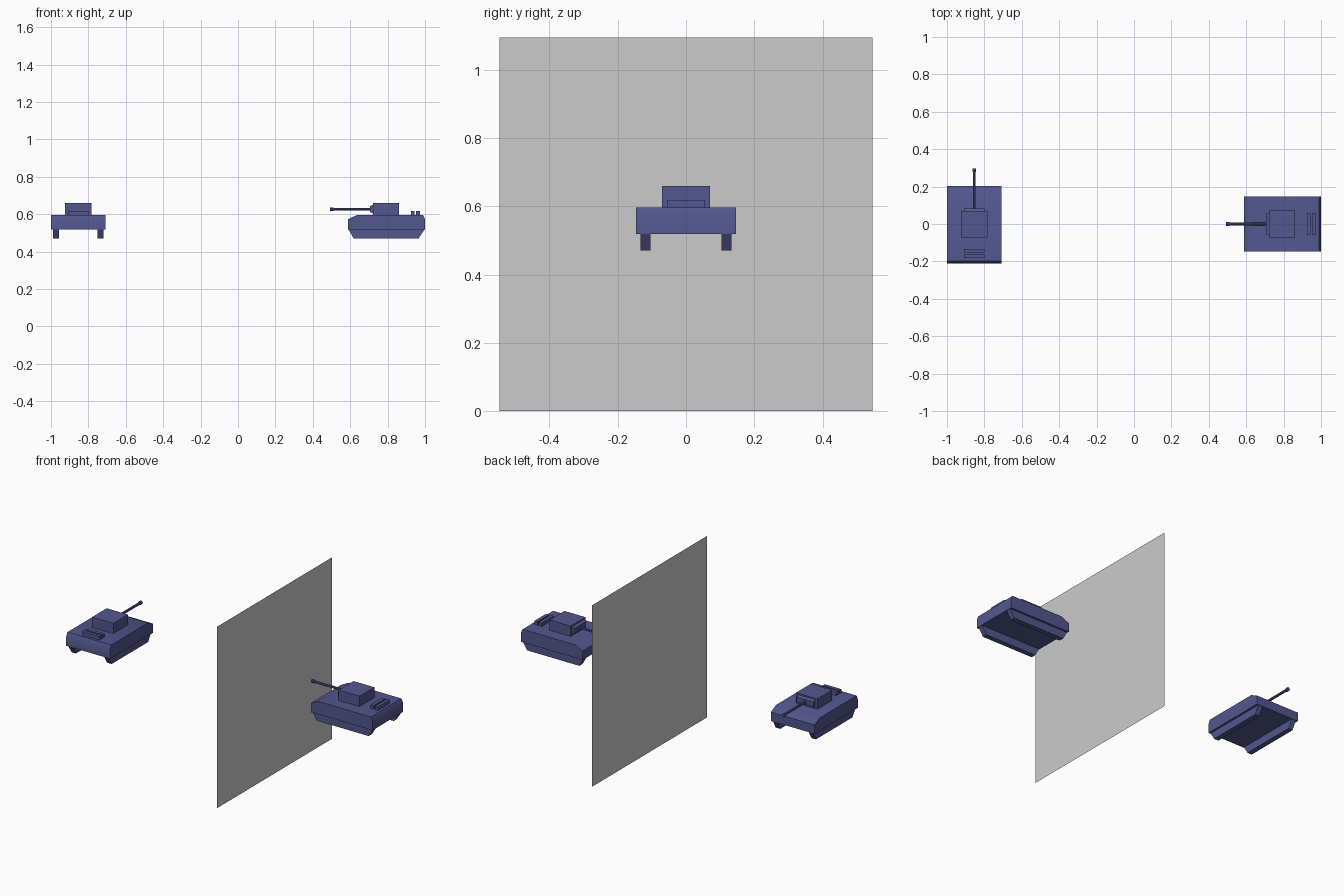
import bpy, bmesh
from math import pi, radians
from mathutils import Matrix

if "Cube" in bpy.data.objects:
    bpy.data.objects.remove(bpy.data.objects["Cube"])


def material(name, rgb):
    mat = bpy.data.materials.new(name)
    mat.diffuse_color = (*rgb, 1)
    mat.use_nodes = True
    mat.node_tree.nodes["Principled BSDF"].inputs["Base Color"].default_value = mat.diffuse_color
    return mat


paint = material("blue_paint", (0.085, 0.095, 0.27))
grey = material("dark_grey", (0.55, 0.55, 0.55))


def finish(bm, name, place, mat=paint):
    bmesh.ops.recalc_face_normals(bm, faces=bm.faces)
    bm.transform(place)
    me = bpy.data.meshes.new(name)
    bm.to_mesh(me)
    bm.free()
    ob = bpy.data.objects.new(name, me)
    bpy.context.collection.objects.link(ob)
    me.materials.append(mat)
    return ob


def extrude_profile(name, pts, y0, y1, place):
    """Side profile in (forward, up), extruded across the width."""
    bm = bmesh.new()
    face = bm.faces.new([bm.verts.new((u, y0, z)) for u, z in pts])
    ext = bmesh.ops.extrude_face_region(bm, geom=[face])
    verts = [g for g in ext["geom"] if isinstance(g, bmesh.types.BMVert)]
    bmesh.ops.translate(bm, verts=verts, vec=(0, y1 - y0, 0))
    # extruding an open face keeps it as the near cap
    return finish(bm, name, place)


def rod(name, u0, u1, radius, z, place):
    bm = bmesh.new()
    m = Matrix.Translation(((u0 + u1) / 2, 0, z)) @ Matrix.Rotation(pi / 2, 4, "Y")
    bmesh.ops.create_cone(bm, cap_ends=True, segments=8, radius1=radius,
                          radius2=radius, depth=u1 - u0, matrix=m)
    return finish(bm, name, place)


def smooth(ob):
    bpy.ops.object.select_all(action="DESELECT")
    bpy.context.view_layer.objects.active = ob
    ob.select_set(True)
    bpy.ops.object.shade_smooth_by_angle(angle=radians(30))


def rect(u0, u1, z0, z1):
    return [(u0, z0), (u1, z0), (u1, z1), (u0, z1)]


def tank(prefix, x, y, heading):
    place = Matrix.Translation((x, y, 0)) @ Matrix.Rotation(heading, 4, "Z")
    # hull with sloped nose and chamfered tail
    hull = [(-0.205, 0.519), (0.207, 0.519), (0.207, 0.573),
            (0.158, 0.597), (-0.194, 0.597), (-0.205, 0.573)]
    smooth(extrude_profile(prefix + "_hull", hull, -0.146, 0.146, place))
    # tapered track on each side
    track = [(-0.202, 0.519), (0.204, 0.519), (0.177, 0.471), (-0.171, 0.471)]
    for side, y0, y1 in (("left", 0.104, 0.134), ("right", -0.134, -0.104)):
        extrude_profile(prefix + "_track_" + side, track, y0, y1, place)
    # turret, gun shield and barrel
    extrude_profile(prefix + "_turret", rect(-0.066, 0.074, 0.597, 0.659),
                    -0.071, 0.071, place)
    shield = [(0.074, 0.604), (0.089, 0.612), (0.089, 0.643), (0.074, 0.651)]
    extrude_profile(prefix + "_gun_shield", shield, -0.056, 0.056, place)
    smooth(rod(prefix + "_barrel", 0.085, 0.285, 0.0075, 0.627, place))
    smooth(rod(prefix + "_muzzle", 0.284, 0.302, 0.0105, 0.627, place))
    # two engine vents behind the turret
    for i, u in enumerate((-0.139, -0.168)):
        extrude_profile(f"{prefix}_vent_{i}", rect(u - 0.01, u + 0.01, 0.597, 0.618),
                        -0.056, 0.056, place)


tank("right_tank", 0.795, 0, pi)
tank("left_tank", -0.854, -0.005, pi / 2)

# upright dividing panel, nearer the right tank
bm = bmesh.new()
bm.faces.new([bm.verts.new((0.243, y, z)) for y, z in
              ((-0.547, 0), (0.547, 0), (0.547, 1.095), (-0.547, 1.095))])
finish(bm, "divider_panel", Matrix.Identity(4), grey)
